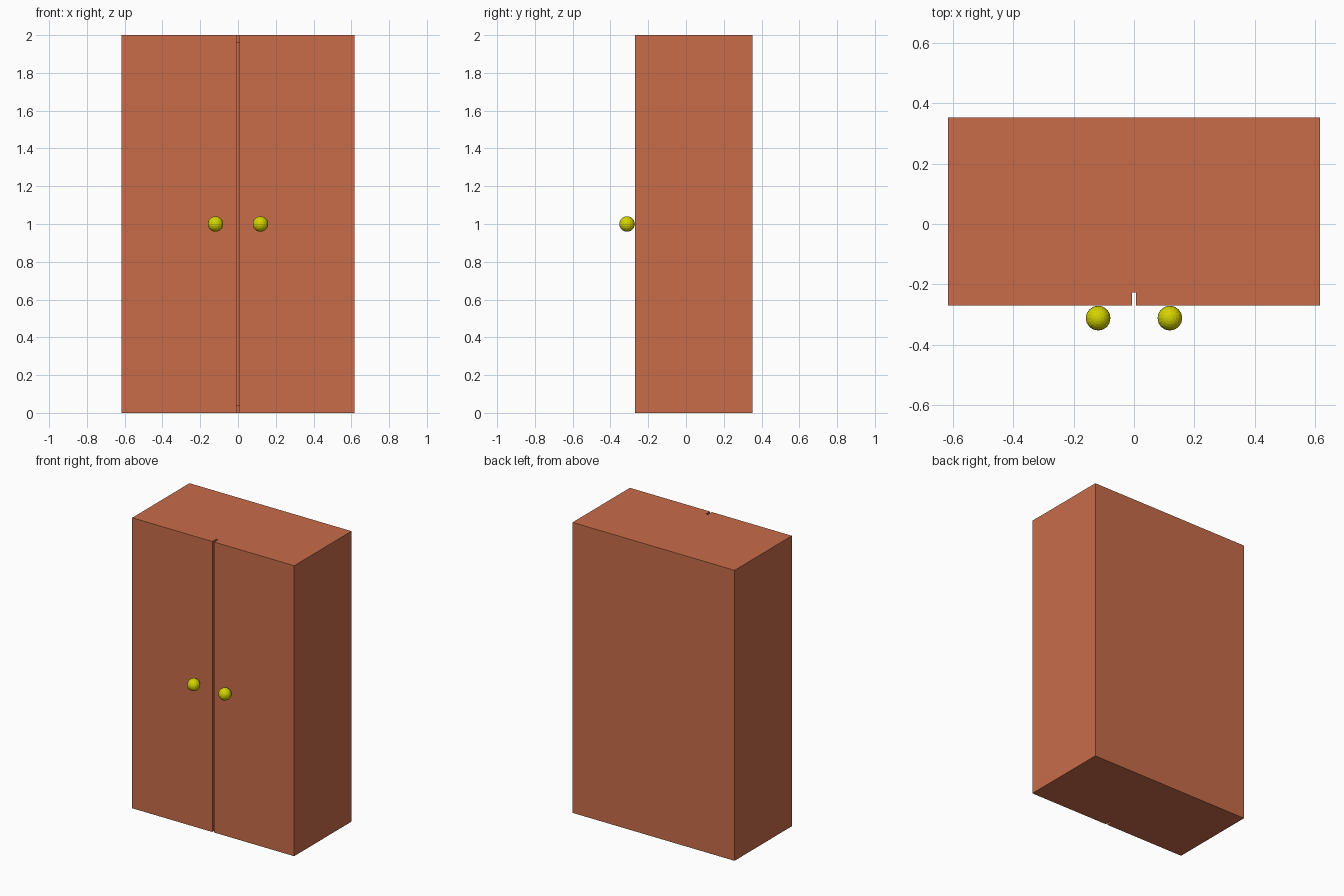
import bpy

if "Cube" in bpy.data.objects:
    bpy.data.objects.remove(bpy.data.objects["Cube"])

W, D0, D1, H = 0.617, -0.27, 0.353, 2.0   # half width, front, back, height
T, GAP = 0.043, 0.007                      # board thickness, half door gap


def material(name, color):
    m = bpy.data.materials.new(name)
    m.diffuse_color = (*color, 1)
    m.use_nodes = True
    m.node_tree.nodes["Principled BSDF"].inputs["Base Color"].default_value = m.diffuse_color
    return m


wood = material("wood", (0.58, 0.15, 0.067))
brass = material("brass", (0.65, 0.65, 0.0))


def board(name, x, y, z):
    """Box from (min, max) pairs."""
    bpy.ops.mesh.primitive_cube_add(size=1, location=[sum(p) / 2 for p in (x, y, z)])
    o = bpy.context.object
    o.name = name
    o.scale = [p[1] - p[0] for p in (x, y, z)]
    bpy.ops.object.transform_apply(location=False, rotation=False, scale=True)
    o.data.materials.append(wood)


# Hollow carcass
F = D0 + T
board("back_panel", (-W + T, W - T), (D1 - T, D1), (T, H - T))
board("top_panel", (-W + T, W - T), (F, D1), (H - T, H))
board("bottom_panel", (-W + T, W - T), (F, D1), (0, T))

for side, s in (("left", -1), ("right", 1)):
    board(side + "_side_panel", sorted((s * W, s * (W - T))), (F, D1), (0, H))
    # Full height door with a narrow gap in the middle
    board(side + "_door", sorted((s * W, s * GAP)), (D0, F), (0, H))
    # Round knob touching the door front
    bpy.ops.mesh.primitive_uv_sphere_add(segments=16, ring_count=12, radius=0.041,
                                         location=(s * 0.119, -0.312, 1.0))
    knob = bpy.context.object
    knob.name = side + "_knob"
    knob.data.materials.append(brass)
